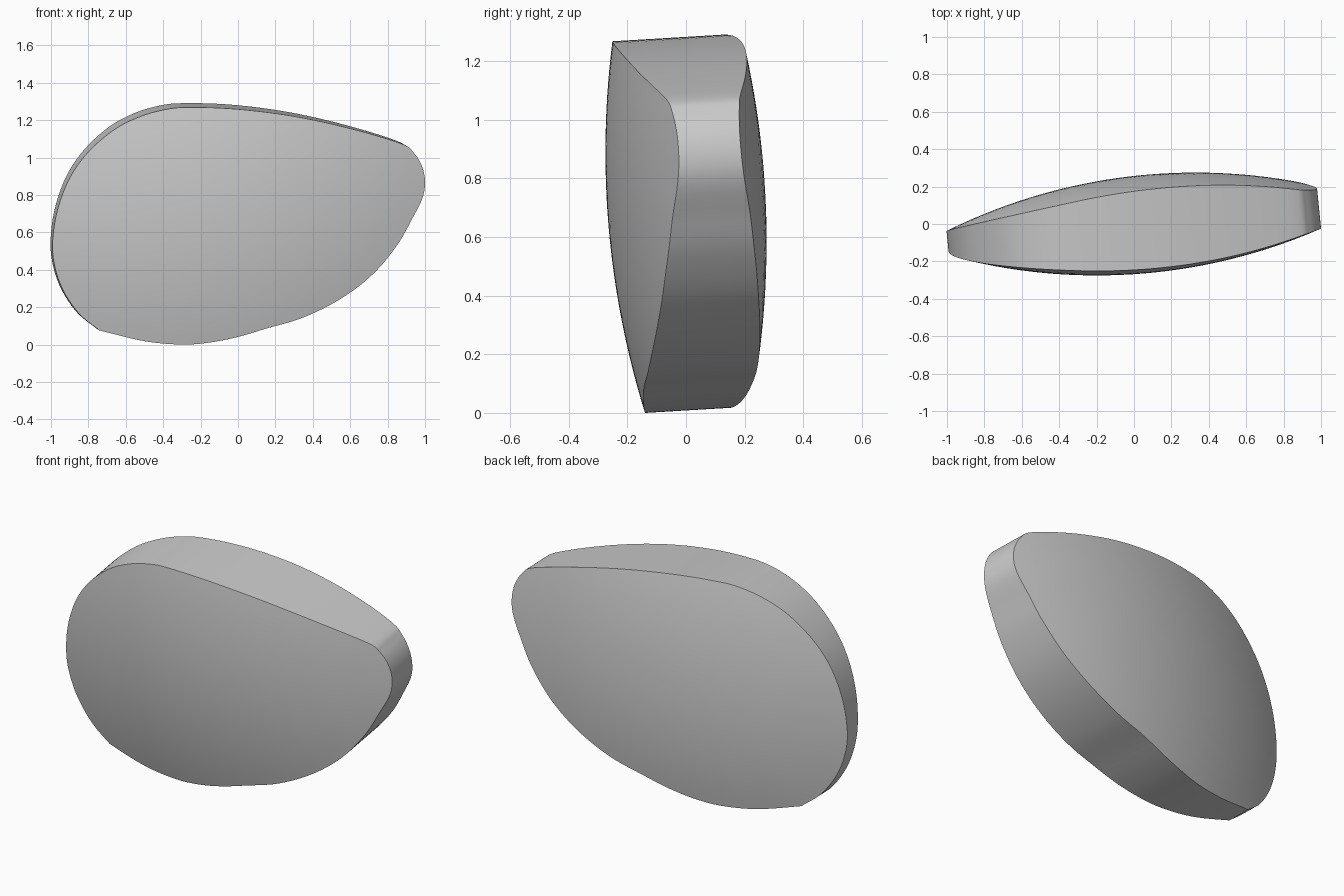
import bpy
import bmesh
import math
from mathutils import Vector

cube = bpy.data.objects.get("Cube")
if cube:
    bpy.data.objects.remove(cube, do_unlink=True)

RADIUS = 3.0                         # both faces are spherical
SLANT_X, SLANT_Z = -0.1, 0.06        # edge wall direction per unit of y
RINGS, STEPS = 14, 6


def front_y(x, z):
    return 2.725 - math.sqrt(RADIUS**2 - (x + 0.2)**2 - (z - 0.89)**2)


def back_y(x, z):
    return -2.725 + math.sqrt(RADIUS**2 - (x - 0.33)**2 - (z - 0.585)**2)


def project(x, z, surface):
    """Slide a mid-plane point along the wall direction onto a face."""
    y = 0.0
    for _ in range(8):
        y = surface(x + SLANT_X * y, z + SLANT_Z * y)
    return Vector((x + SLANT_X * y, y, z + SLANT_Z * y))


def spline(points):
    """Smooth open curve through the points, without the last one."""
    pts = [Vector(p) for p in points]
    pts = [2 * pts[0] - pts[1]] + pts + [2 * pts[-1] - pts[-2]]
    out = []
    for a, b, c, d in zip(pts, pts[1:], pts[2:], pts[3:]):
        for i in range(STEPS):
            t = i / STEPS
            out.append(0.5 * (2 * b + (c - a) * t + (2 * a - 5 * b + 4 * c - d) * t**2
                              + (3 * b - a - 3 * c + d) * t**3))
    return out


# Front rim: a shallow lower arc, then the long way round over the top
lower = [(-0.74, 0.075), (-0.5, 0.018), (-0.3, 0.0), (-0.15, 0.011),
         (0, 0.041), (0.15, 0.085)]
upper = [(0.15, 0.085), (0.35, 0.145), (0.55, 0.245), (0.72, 0.375), (0.85, 0.53),
         (0.93, 0.67), (0.985, 0.78), (1.0, 0.865), (0.985, 0.95), (0.94, 1.025),
         (0.87, 1.075), (0.6, 1.155), (0.3, 1.22), (0, 1.258), (-0.25, 1.268),
         (-0.38, 1.258), (-0.52, 1.22), (-0.66, 1.15), (-0.8, 1.03), (-0.9, 0.89),
         (-0.965, 0.72), (-0.991, 0.55), (-0.98, 0.42), (-0.935, 0.29),
         (-0.85, 0.165), (-0.74, 0.075)]
outline = []
for x, z in spline(lower) + spline(upper):
    y = front_y(x, z)
    outline.append(Vector((x - SLANT_X * y, z - SLANT_Z * y)))
center = Vector((-0.05, 0.65))
count = len(outline)

bm = bmesh.new()


def bridge(a, b):
    for i in range(count):
        j = (i + 1) % count
        bm.faces.new((a[i], a[j], b[j], b[i]))


def cap(surface):
    """Domed face built from concentric rings; returns its rim."""
    hub = bm.verts.new(project(center.x, center.y, surface))
    previous = None
    for r in range(1, RINGS + 1):
        flat = [center.lerp(p, r / RINGS) for p in outline]
        ring = [bm.verts.new(project(p.x, p.y, surface)) for p in flat]
        if previous:
            bridge(previous, ring)
        else:
            for i in range(count):
                bm.faces.new((hub, ring[i], ring[(i + 1) % count]))
        previous = ring
    return previous


# Two domed faces joined by the edge wall
bridge(cap(front_y), cap(back_y))
bmesh.ops.recalc_face_normals(bm, faces=bm.faces)
mesh = bpy.data.meshes.new("lens")
bm.to_mesh(mesh)
bm.free()
lens = bpy.data.objects.new("lens", mesh)
bpy.context.collection.objects.link(lens)

grey = bpy.data.materials.new("plain grey")
grey.use_nodes = True
color = (0.6, 0.6, 0.6, 1)
grey.diffuse_color = color
grey.node_tree.nodes["Principled BSDF"].inputs["Base Color"].default_value = color
mesh.materials.append(grey)

bpy.ops.object.select_all(action='DESELECT')
lens.select_set(True)
bpy.context.view_layer.objects.active = lens
bpy.ops.object.shade_smooth_by_angle(angle=math.radians(35))
